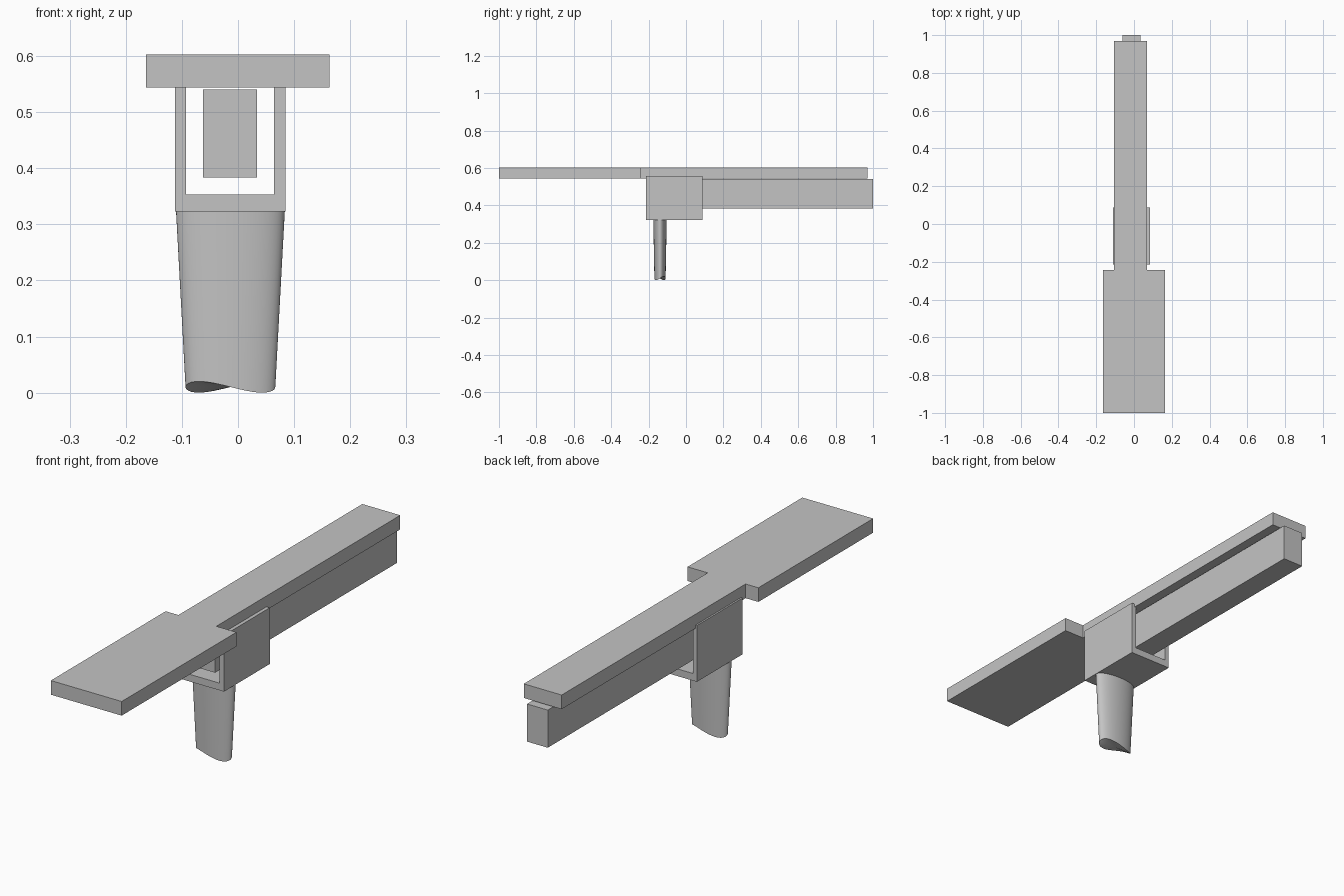
import bpy, bmesh, math

cube = bpy.data.objects.get("Cube")
if cube:
    bpy.data.objects.remove(cube, do_unlink=True)

grey = bpy.data.materials.new("plain grey")
grey.use_nodes = True
colour = (0.55, 0.55, 0.55, 1)
grey.diffuse_color = colour
grey.node_tree.nodes["Principled BSDF"].inputs["Base Color"].default_value = colour


def finish(name, bm):
    bmesh.ops.recalc_face_normals(bm, faces=bm.faces[:])
    mesh = bpy.data.meshes.new(name)
    bm.to_mesh(mesh)
    bm.free()
    mesh.materials.append(grey)
    obj = bpy.data.objects.new(name, mesh)
    bpy.context.collection.objects.link(obj)
    return obj


def prism(name, outline, place, axis, depth):
    """Extrude a flat outline along one axis."""
    bm = bmesh.new()
    face = bm.faces.new([bm.verts.new(place(a, b)) for a, b in outline])
    moved = bmesh.ops.extrude_face_region(bm, geom=[face])["geom"]
    verts = [v for v in moved if isinstance(v, bmesh.types.BMVert)]
    bmesh.ops.translate(bm, verts=verts, vec=[depth * k for k in axis])
    return finish(name, bm)


# Top board: wide at the front, narrow behind
board = [(-0.164, -1), (0.163, -1), (0.163, -0.243), (0.07, -0.243),
         (0.07, 0.97), (-0.105, 0.97), (-0.105, -0.243), (-0.164, -0.243)]
prism("top_board", board, lambda x, y: (x, y, 0.544), (0, 0, 1), 0.059)

# Long beam under the board
beam = [(-0.062, 0.383), (0.034, 0.383), (0.034, 0.54), (-0.062, 0.54)]
prism("beam", beam, lambda x, z: (x, -0.2, z), (0, 1, 0), 1.2)

# U-shaped bracket around the beam
bracket = [(-0.112, 0.323), (0.085, 0.323), (0.085, 0.558), (0.064, 0.558),
           (0.064, 0.353), (-0.093, 0.353), (-0.093, 0.558), (-0.112, 0.558)]
prism("bracket", bracket, lambda x, z: (x, -0.214, z), (0, 1, 0), 0.302)

# Tapered oval grip with a wavy lower end
SIDES = 48
CX, CY = -0.0135, -0.139
bm = bmesh.new()
top, low = [], []
for i in range(SIDES):
    a = math.tau * i / SIDES
    c, s = math.cos(a), math.sin(a)
    top.append(bm.verts.new((CX + 0.097 * c, CY + 0.036 * s, 0.325)))
    wave = 0.01 + 0.01 * math.sin(2 * a)
    low.append(bm.verts.new((CX + 0.08 * c, CY + 0.03 * s, wave)))
middle = bm.verts.new((CX, CY, 0.01))
for i in range(SIDES):
    j = (i + 1) % SIDES
    bm.faces.new((low[i], low[j], top[j], top[i]))
    bm.faces.new((middle, low[j], low[i]))
bm.faces.new(top)
grip = finish("grip", bm)
bpy.ops.object.select_all(action='DESELECT')
grip.select_set(True)
bpy.context.view_layer.objects.active = grip
bpy.ops.object.shade_smooth_by_angle(angle=math.radians(35))
